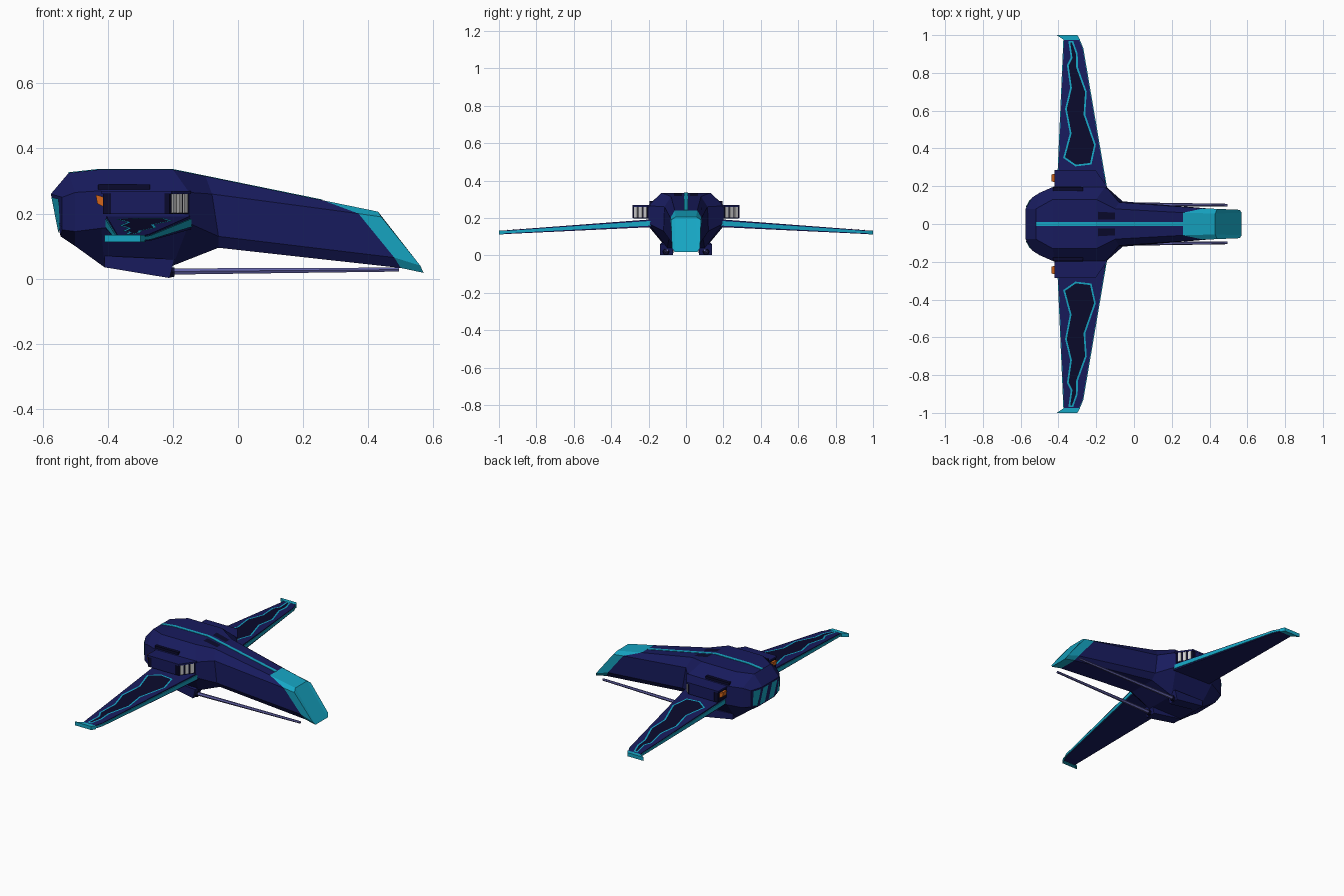
import bpy, bmesh, math
from mathutils import Vector

if "Cube" in bpy.data.objects:
    bpy.data.objects.remove(bpy.data.objects["Cube"])


def material(name, rgb):
    m = bpy.data.materials.new(name)
    m.diffuse_color = (*rgb, 1)
    m.use_nodes = True
    m.node_tree.nodes["Principled BSDF"].inputs["Base Color"].default_value = m.diffuse_color
    return m


NAVY = material("navy", (0.009, 0.011, 0.11))
DARK = material("dark_navy", (0.003, 0.003, 0.025))
CYAN = material("cyan", (0.008, 0.38, 0.55))
LILAC = material("lilac", (0.12, 0.12, 0.38))
ORANGE = material("orange", (0.65, 0.13, 0.01))


def finish(name, bm, mats, mirror):
    bmesh.ops.recalc_face_normals(bm, faces=bm.faces)
    me = bpy.data.meshes.new(name)
    bm.to_mesh(me)
    bm.free()
    for m in mats:
        me.materials.append(m)
    ob = bpy.data.objects.new(name, me)
    bpy.context.collection.objects.link(ob)
    if mirror:
        mod = ob.modifiers.new("mirror", "MIRROR")
        mod.use_axis = (False, True, False)
    return ob


def loft(name, rings, mat=None, mirror=True):
    """Skin closed rings of points and cap both ends."""
    bm = bmesh.new()
    vs = [[bm.verts.new(p) for p in r] for r in rings]
    n = len(rings[0])
    for a, b in zip(vs, vs[1:]):
        for i in range(n):
            j = (i + 1) % n
            bm.faces.new((a[i], a[j], b[j], b[i]))
    for r in (vs[0], vs[-1]):
        if n == 8:
            for q in ((0, 1, 2, 3), (0, 3, 4, 7), (7, 4, 5, 6)):
                bm.faces.new([r[k] for k in q])
        else:
            bm.faces.new(r)
    return finish(name, bm, [mat] if mat else [], mirror)


def prism(name, outline, z0, z1, mat, mirror=True):
    return loft(name, [[(x, y, z) for x, y in outline] for z in (z0, z1)], mat, mirror)


def panel(name, pts, mats, border=0.0, mirror=True):
    """Flat plate; a border inset gives a coloured outline around a darker centre."""
    bm = bmesh.new()
    f = bm.faces.new([bm.verts.new(p) for p in pts])
    if f.normal.length == 0:
        f.normal_update()
    if border:
        bmesh.ops.inset_individual(bm, faces=[f], thickness=border, use_even_offset=True)
        f.material_index = 1
    return finish(name, bm, mats, mirror)


def full(half):
    return half + [(x, -y, z) for x, y, z in reversed(half)]


# Hull and neck: half sections (top, upper side, lower side, bottom)
hull = [
    [(-.575, .08, .26), (-.54, .14, .25), (-.54, .14, .15), (-.545, .08, .13)],
    [(-.52, .08, .325), (-.50, .165, .265), (-.50, .165, .145), (-.50, .08, .1)],
    [(-.43, .13, .335), (-.42, .2, .27), (-.42, .2, .155), (-.41, .10, .035)],
    [(-.20, .13, .335), (-.15, .2, .265), (-.15, .2, .17), (-.20, .10, .04)],
    [(-.10, .08, .315), (-.08, .115, .26), (-.06, .12, .13), (-.06, .09, .095)],
    [(.26, .06, .241), (.37, .083, .2), (.48, .075, .065), (.50, .06, .033)],
]
loft("hull", [full(h) for h in hull], NAVY, False)

# Cyan nose cap continuing from the last hull section
tip = [(.43, .055, .206), (.44, .08, .19), (.56, .075, .04), (.57, .06, .018)]
loft("nose_cap", [full(hull[-1]), full(tip)], CYAN, False)

# Spine stripe following the roof line
spine = [(-.52, .325), (-.43, .335), (-.2, .335), (.26, .241)]
loft("spine_stripe", [[(x, -.01, z - .006), (x, .01, z - .006), (x, .01, z + .002), (x, -.01, z + .002)]
                      for x, z in spine], CYAN, False)

# Dark recess panels beside the stripe and on the neck sides
panel("roof_panel", [(-.19, .025, .335), (-.19, .065, .335), (-.1, .06, .317), (-.1, .025, .317)], [DARK])

# Rear light panels
panel("rear_light_inner", [(-.575, .018, .25), (-.575, .068, .25), (-.5505, .068, .14), (-.5505, .018, .14)], [CYAN])
panel("rear_light_outer", [(-.573, .09, .25), (-.551, .13, .245), (-.547, .13, .155), (-.552, .09, .142)], [CYAN])


# Wings: dark slab with a thin cyan core showing along both edges
def wing_ring(y, back, front, z0, z1):
    return [(back, y, z0), (front, y, z0), (front, y, z1), (back, y, z1)]


stations = [(.17, -.405, -.143, .152, .194), (.93, -.372, -.272, .116, .137), (.985, -.37, -.295, .114, .132)]
loft("wing", [wing_ring(*s) for s in stations], NAVY)
core = []
for y, b, f, z0, z1 in stations:
    m, h = (z0 + z1) / 2, (z1 - z0) * .3
    core.append(wing_ring(y, b - .004, f + .004, m - h, m + h))
loft("wing_edge_trim", core, CYAN)

# Swept wing tip caps
prism("wing_tip", [(-.372, .975), (-.285, .975), (-.3, 1.0), (-.41, 1.0)], .112, .134, CYAN)

# Zigzag outline on the upper wing
zigzag = [(-.375, .35), (-.31, .305), (-.225, .315), (-.202, .42), (-.258, .58), (-.25, .7), (-.297, .83),
          (-.298, .9), (-.322, .97), (-.348, .97), (-.335, .88), (-.355, .84), (-.338, .72), (-.365, .61),
          (-.34, .48)]


def wing_top(y):
    a, b = (stations[0], stations[1]) if y < .93 else (stations[1], stations[2])
    return a[4] + (b[4] - a[4]) * (y - a[0]) / (b[0] - a[0])


panel("wing_zigzag", [(x, y, wing_top(y) + .0025) for x, y in zigzag], [CYAN, DARK], .009)

# Engine pods on the wing roots with angled intakes
prism("engine_pod", [(-.415, .17), (-.415, .282), (-.21, .282), (-.152, .2), (-.152, .17)], .198, .262, DARK)
prism("engine_pod_lid", [(-.42, .17), (-.42, .287), (-.205, .287), (-.145, .203), (-.145, .17)], .26, .27, NAVY)
prism("engine_side_plate", [(-.39, .27), (-.39, .286), (-.225, .286), (-.225, .27)], .2, .26, NAVY)

# Grey intake slats along the angled face
start, end = Vector((-.21, .282)), Vector((-.152, .2))
along = (end - start).normalized()
out = Vector((-along.y, along.x))
if out.x < 0:
    out = -out
for i in range(3):
    c = start.lerp(end, .2 + .3 * i)
    corners = [c + along * a + out * o for a, o in ((-.01, -.005), (.01, -.005), (.01, .006), (-.01, .006))]
    prism(f"intake_slat_{i + 1}", [tuple(p) for p in corners], .202, .26, None)

# Orange exhausts
loft("exhaust", [[(-.41, .22, .22), (-.41, .268, .22), (-.41, .268, .25), (-.41, .22, .25)],
                 [(-.432, .225, .23), (-.432, .262, .23), (-.437, .262, .258), (-.437, .225, .258)]], ORANGE)

# Small shoulder ridges above the pods
prism("shoulder_ridge", [(-.43, .14), (-.43, .196), (-.27, .196), (-.27, .14)], .274, .29, DARK)

# Gun mounts under the hull
loft("gun_mount", [[(-.41, .065, .035), (-.41, .13, .035), (-.41, .13, .07), (-.41, .065, .07)],
                   [(-.21, .07, .002), (-.21, .138, .002), (-.195, .138, .06), (-.195, .07, .06)]], NAVY)


# Gun barrels
def hexagon(x, y, z, r):
    return [(x, y + r * math.cos(math.pi * k / 3), z + r * math.sin(math.pi * k / 3)) for k in range(6)]


loft("gun_barrel", [hexagon(-.22, .107, .022, .011), hexagon(.495, .1, .028, .007)], LILAC)
loft("gun_collar", [hexagon(-.215, .107, .02, .02), hexagon(-.195, .107, .02, .016)], DARK)
